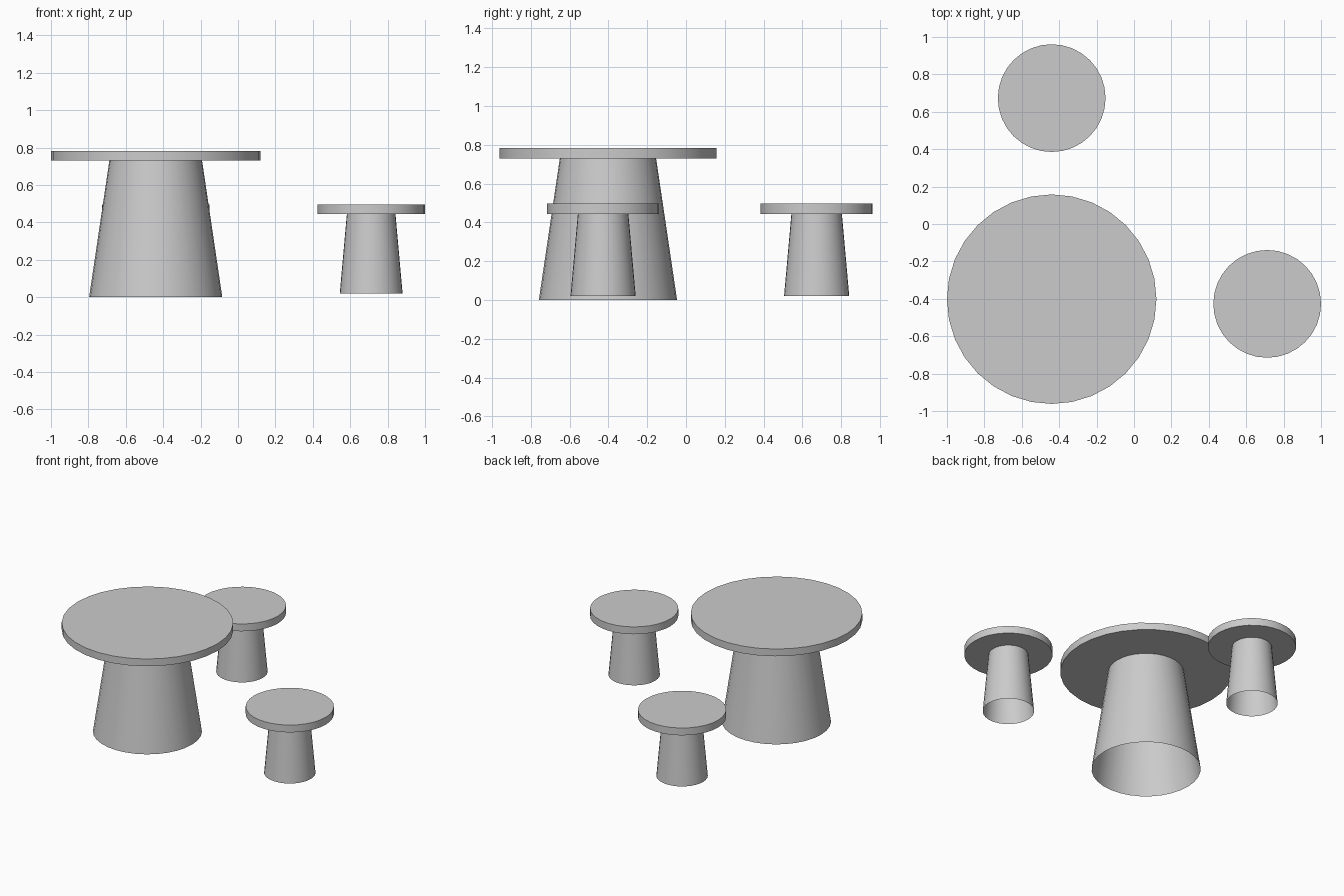
import bpy

if "Cube" in bpy.data.objects:
    bpy.data.objects.remove(bpy.data.objects["Cube"])


def round_part(name, x, y, z0, z1, r0, r1, fill):
    """Upright 32-sided disc or tapered tube between two heights."""
    bpy.ops.mesh.primitive_cone_add(
        vertices=32, radius1=r0, radius2=r1, depth=z1 - z0,
        end_fill_type=fill, location=(x, y, (z0 + z1) / 2))
    ob = bpy.context.object
    ob.name = name
    bpy.ops.object.shade_smooth_by_angle()
    return ob


def pedestal(name, x, y, top_r, z_top, z_under, z_base, base_r, neck_r):
    # flat round top
    round_part(name + "_top", x, y, z_under, z_top, top_r, top_r, 'NGON')
    # hollow tapered base, open underneath
    round_part(name + "_base", x, y, z_base, z_under, base_r, neck_r, 'NOTHING')


# large table
pedestal("table", -0.44, -0.402, 0.56, 0.782, 0.73, 0.0, 0.356, 0.248)

# two matching stools
for label, x, y in (("right_stool", 0.712, -0.427), ("back_stool", -0.44, 0.673)):
    pedestal(label, x, y, 0.288, 0.497, 0.444, 0.02, 0.168, 0.13)
